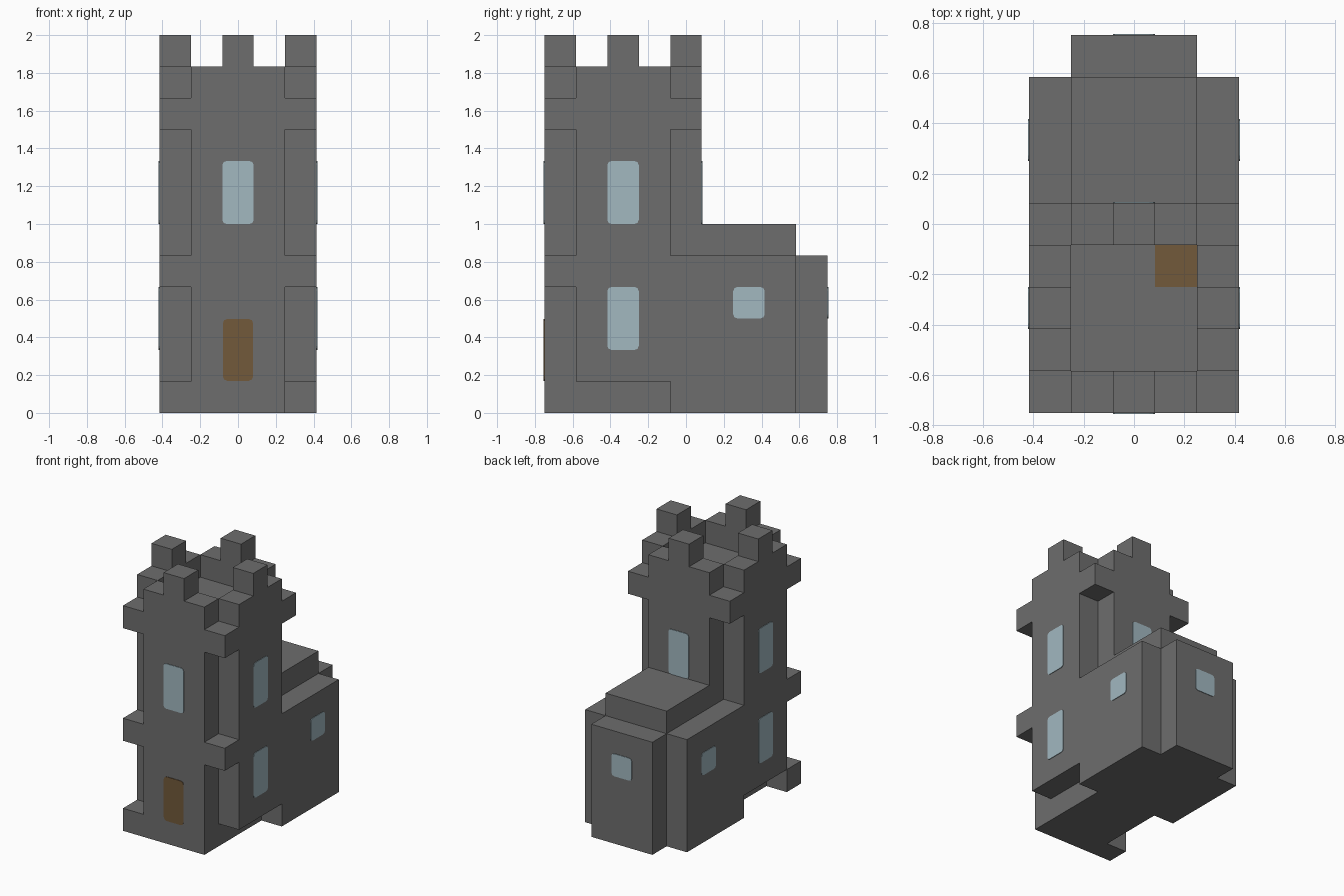
import bpy
import bmesh
from mathutils import Matrix, Vector
from math import pi

cube = bpy.data.objects.get("Cube")
if cube:
    bpy.data.objects.remove(cube, do_unlink=True)

U = 1 / 6  # block size: every part sits on this grid


def material(name, rgb):
    m = bpy.data.materials.new(name)
    m.use_nodes = True
    m.diffuse_color = (*rgb, 1)
    bsdf = next(n for n in m.node_tree.nodes if n.type == 'BSDF_PRINCIPLED')
    bsdf.inputs["Base Color"].default_value = (*rgb, 1)
    return m


stone = material("grey stone", (0.155, 0.155, 0.155))
glass = material("pale blue glass", (0.36, 0.48, 0.53))
wood = material("brown wood", (0.168, 0.1, 0.043))


def finish(name, bm, mat):
    mesh = bpy.data.meshes.new(name)
    bm.to_mesh(mesh)
    bm.free()
    mesh.materials.append(mat)
    obj = bpy.data.objects.new(name, mesh)
    bpy.context.collection.objects.link(obj)
    return obj


def block(name, x, y, z, mat=stone):
    """Box from (low, high) ranges in grid units."""
    bm = bmesh.new()
    bmesh.ops.create_cube(bm, size=1)
    for v in bm.verts:
        v.co = Vector([(a + b) / 2 + c * (b - a) for (a, b), c in zip((x, y, z), v.co)]) * U
    return finish(name, bm, mat)


def plate(name, centre, size, turn, mat):
    """Thin round-cornered plate facing -y, turned about z, centred on a wall."""
    bm = bmesh.new()
    bmesh.ops.create_cube(bm, size=1)
    bmesh.ops.scale(bm, vec=(size[0] * U, 0.008, size[1] * U), verts=bm.verts)
    corners = [e for e in bm.edges
               if abs(e.verts[0].co.y - e.verts[1].co.y) > 0.001]
    bmesh.ops.bevel(bm, geom=corners, offset=0.022, segments=2,
                    profile=0.5, affect='EDGES')
    bmesh.ops.transform(bm, verts=bm.verts,
                        matrix=Matrix.Translation(Vector(centre) * U) @ Matrix.Rotation(turn, 4, 'Z'))
    return finish(name, bm, mat)


MID = (-1.5, 1.5)
FRONT, BACK = (-4.5, -3.5), (-0.5, 0.5)
SIDES = {"right": (-2.5, -1.5), "left": (1.5, 2.5)}

# Tower body
block("tower_core", MID, (-4.5, 0.5), (0, 10))
for side, x in SIDES.items():
    block(f"tower_wing_{side}", x, (-3.5, -0.5), (1, 10))
    block(f"middle_ledge_{side}", x, FRONT, (4, 5))
    block(f"front_cornice_{side}", x, FRONT, (9, 10))
    block(f"back_cornice_{side}", x, BACK, (9, 10))
    block(f"parapet_{side}", x, (-3.5, -0.5), (10, 11))
    block(f"merlon_{side}", x, (-2.5, -1.5), (11, 12))
block("corner_foot", SIDES["right"], FRONT, (0, 1))
for end, y in (("front", FRONT), ("back", BACK)):
    block(f"parapet_{end}", MID, y, (10, 11))
    block(f"merlon_{end}", (-0.5, 0.5), y, (11, 12))

# Rear hall
for side, x in SIDES.items():
    block(f"hall_wall_{side}", x, (-0.5, 3.5), (0, 5))
block("hall_core", MID, (0.5, 3.5), (0, 6))
block("rear_bay", MID, (3.5, 4.5), (0, 5))

# Door and roof hatch
plate("front_door", (0, -4.5, 2), (0.96, 1.96), 0, wood)
block("roof_hatch", (0.5, 1.5), (-1.5, -0.5), (10, 10.03), wood)

# Windows
plate("front_window", (0, -4.5, 7), (1, 2), 0, glass)
plate("back_window", (0, 0.5, 7), (1, 2), pi, glass)
plate("bay_window", (0, 4.5, 3.5), (1, 1), pi, glass)
for side, x in (("right", -2.5), ("left", 2.5)):
    plate(f"upper_window_{side}", (x, -2, 7), (1, 2), pi / 2, glass)
    plate(f"lower_window_{side}", (x, -2, 3), (1, 2), pi / 2, glass)
    plate(f"hall_window_{side}", (x, 2, 3.5), (1, 1), pi / 2, glass)
